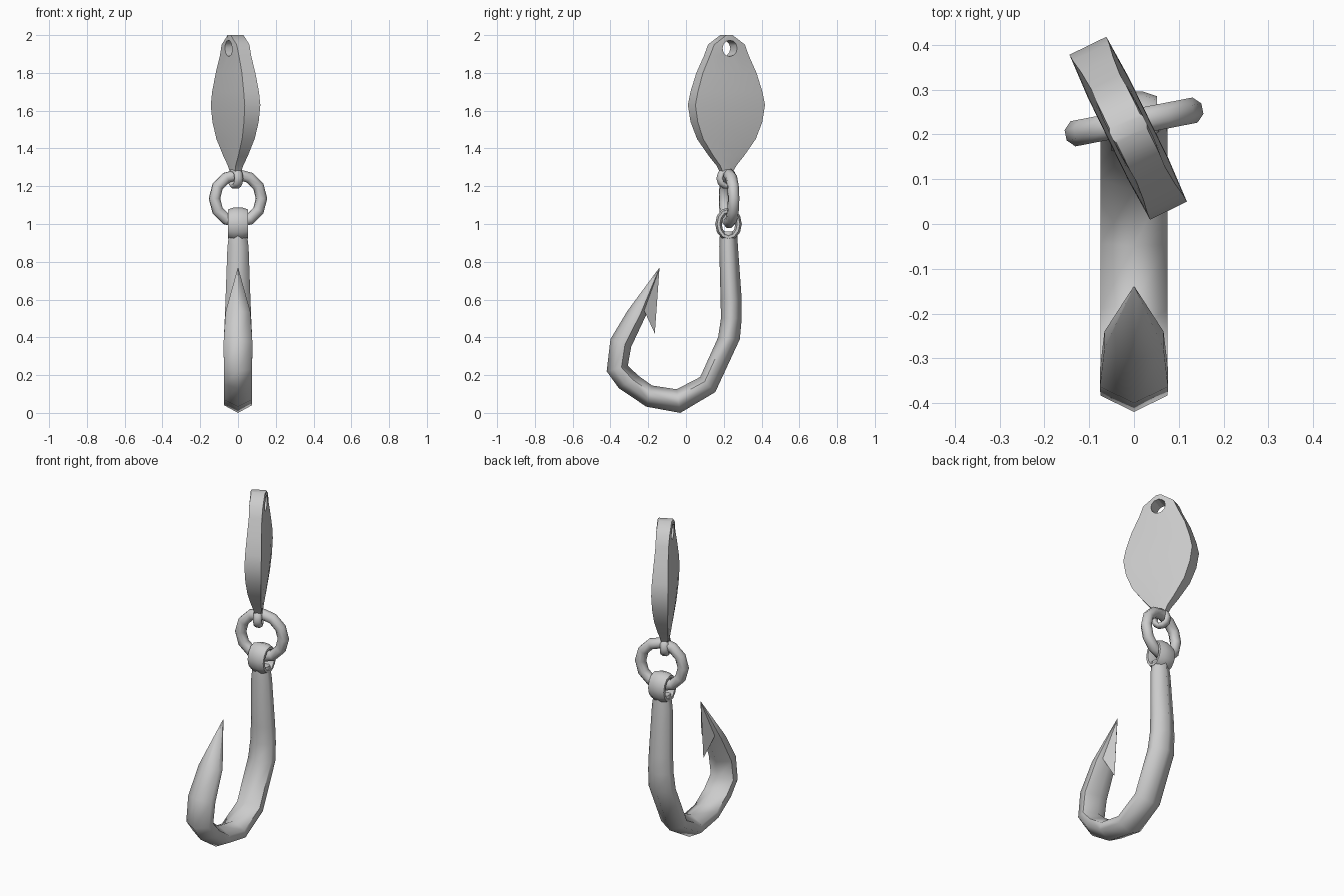
import bpy, bmesh, math
from mathutils import Vector

if "Cube" in bpy.data.objects:
    bpy.data.objects.remove(bpy.data.objects["Cube"])

Z = Vector((0, 0, 1))


def loft(name, rings, closed=False, angle=50):
    """Skin a series of equal-length point rings."""
    bm = bmesh.new()
    vs = [[bm.verts.new(p) for p in r] for r in rings]
    n = len(vs[0])
    for i in range(len(vs) if closed else len(vs) - 1):
        a, b = vs[i], vs[(i + 1) % len(vs)]
        for j in range(n):
            k = (j + 1) % n
            bm.faces.new((a[j], a[k], b[k], b[j]))
    if not closed:
        bm.faces.new(vs[0])
        bm.faces.new(vs[-1])
    bmesh.ops.recalc_face_normals(bm, faces=bm.faces)
    me = bpy.data.meshes.new(name)
    bm.to_mesh(me)
    bm.free()
    ob = bpy.data.objects.new(name, me)
    bpy.context.collection.objects.link(ob)
    smooth(ob, angle)
    return ob


def smooth(ob, angle):
    bpy.ops.object.select_all(action='DESELECT')
    ob.select_set(True)
    bpy.context.view_layer.objects.active = ob
    bpy.ops.object.shade_smooth_by_angle(angle=math.radians(angle))


def link(name, c, d, ru, rz, th, w, seg, sides=8):
    """Closed loop in the plane of d and z; th = radial, w = sideways half size."""
    n = d.cross(Z)
    rings = []
    for i in range(seg):
        a = 2 * math.pi * i / seg
        rad = d * math.cos(a) + Z * math.sin(a)
        mid = c + d * ru * math.cos(a) + Z * rz * math.sin(a)
        rings.append([mid + rad * th * math.cos(b) + n * w * math.sin(b)
                      for b in (2 * math.pi * (j + .5) / sides for j in range(sides))])
    return loft(name, rings, True, 60)


# Hook: outer y,z / inner y,z / half width
stations = [
    (.270, .96, .180, .96, .045), (.275, .88, .176, .88, .056),
    (.295, .60, .183, .60, .066), (.295, .50, .185, .50, .070),
    (.285, .39, .170, .40, .075), (.155, .11, .075, .19, .075),
    (-.03, .00, -.05, .125, .075), (-.21, .033, -.18, .145, .075),
    (-.355, .13, -.25, .195, .075), (-.42, .22, -.308, .25, .075),
    (-.40, .39, -.29, .35, .076), (-.31, .54, -.21, .52, .066),
    (-.141, .769, -.139, .769, .001)]
rings = []
for oy, oz, iy, iz, w in stations:
    def at(x, f):
        return Vector((x, oy + (iy - oy) * f, oz + (iz - oz) * f))
    rings.append([at(0, 0), at(w, .33), at(w, .70), at(0, 1), at(-w, .70), at(-w, .33)])
loft("hook", rings, angle=65)

# Barb
bm = bmesh.new()
p = [bm.verts.new(v) for v in ((0, -.14, .77), (0, -.165, .42),
                               (.045, -.235, .57), (-.045, -.235, .57))]
for f in ((0, 1, 2), (0, 3, 1), (1, 3, 2), (0, 2, 3)):
    bm.faces.new([p[i] for i in f])
bmesh.ops.recalc_face_normals(bm, faces=bm.faces)
me = bpy.data.meshes.new("barb")
bm.to_mesh(me)
bm.free()
bpy.context.collection.objects.link(bpy.data.objects.new("barb", me))

# Hook eye and split ring
link("hook_eye", Vector((0, .225, 1.0)), Vector((0, 1, 0)), .053, .070, .019, .056, 12)
a = math.radians(11)
link("ring", Vector((0, .228, 1.135)), Vector((math.cos(a), math.sin(a), 0)),
     .127, .127, .031, .031, 12)

# Spinner blade, turned about z, with its lower loop
c = Vector((-.013, .214, 0))
d = Vector((.44, -.9, 0)).normalized()
n = d.cross(Z) * -1
profile = [(2.0, .018, .042), (1.95, .09, .042), (1.89, .115, .040), (1.80, .158, .044),
           (1.70, .19, .050), (1.63, .205, .051), (1.54, .19, .048), (1.45, .155, .041),
           (1.36, .09, .031), (1.31, .048, .025), (1.275, .03, .02)]
rings = []
for z, u, t in profile:
    sec = [(u, t * .9), (.5 * u, t), (-.5 * u, t), (-u, t * .9),
           (-u, -t * .9), (-.5 * u, -t), (.5 * u, -t), (u, -t * .9)]
    rings.append([c + Z * z + d * x + n * y for x, y in sec])
blade = loft("blade", rings)
link("blade_loop", c + Z * 1.242, d, .040, .042, .016, .025, 10)

# Hole through the blade tip
bpy.ops.mesh.primitive_cylinder_add(vertices=12, radius=.043, depth=.4,
                                    location=c + Z * 1.93,
                                    rotation=n.to_track_quat('Z', 'Y').to_euler())
cutter = bpy.context.object
cutter.name = "hole_cutter"
m = blade.modifiers.new("hole", 'BOOLEAN')
m.operation = 'DIFFERENCE'
m.solver = 'EXACT'
m.object = cutter
bpy.context.view_layer.objects.active = blade
bpy.ops.object.modifier_apply(modifier=m.name)
bpy.data.objects.remove(cutter, do_unlink=True)
smooth(blade, 40)
